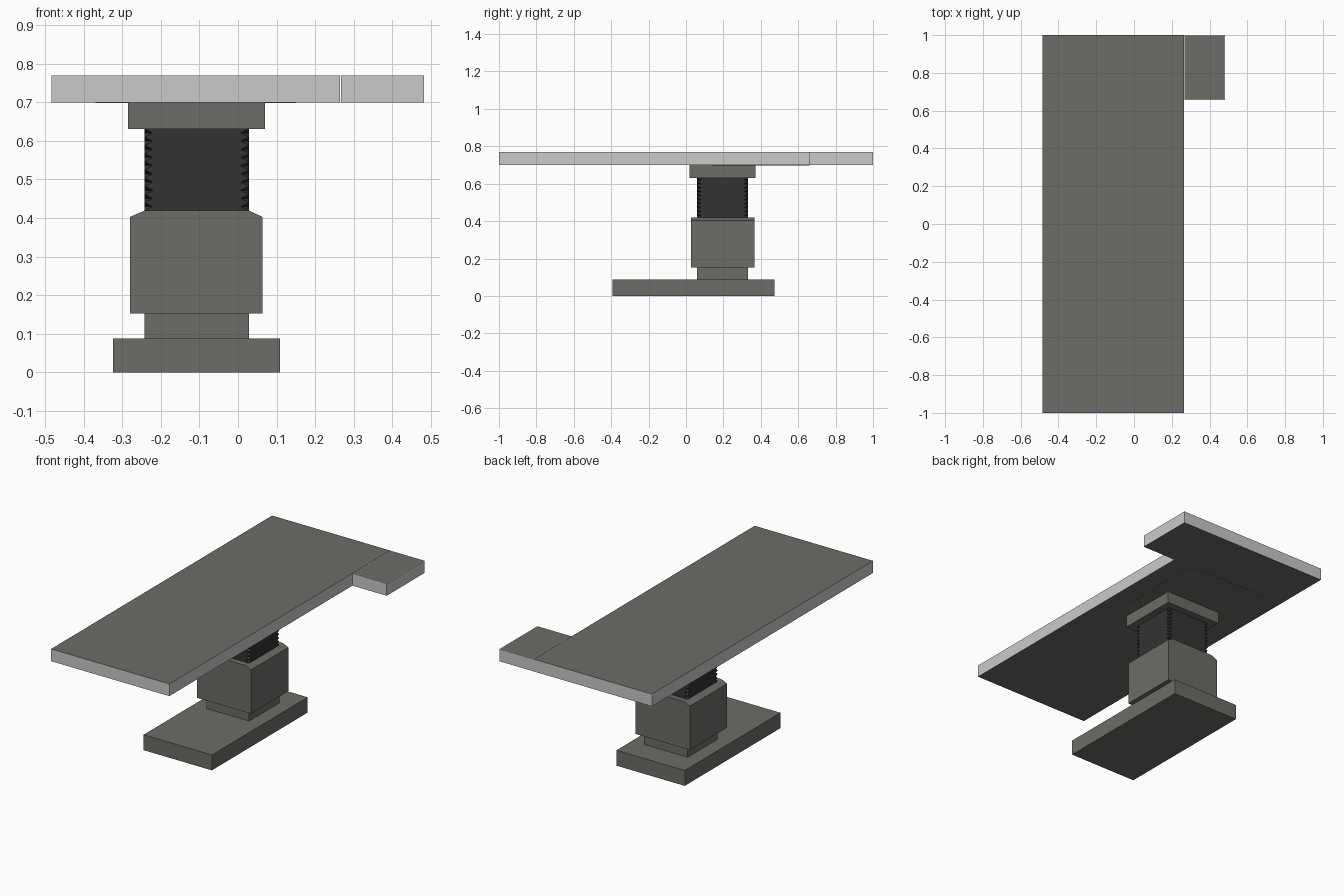
import bpy
import bmesh

cube = bpy.data.objects.get("Cube")
if cube:
    bpy.data.objects.remove(cube, do_unlink=True)


def material(name, rgb):
    mat = bpy.data.materials.new(name)
    mat.use_nodes = True
    colour = (*rgb, 1)
    mat.diffuse_color = colour
    mat.node_tree.nodes["Principled BSDF"].inputs["Base Color"].default_value = colour
    return mat


grey = material("warm grey", (0.15, 0.15, 0.135))
light = material("light grey", (0.59, 0.59, 0.59))
black = material("bellows black", (0.033, 0.033, 0.033))


def finish(name, bm, *mats):
    bmesh.ops.recalc_face_normals(bm, faces=bm.faces)
    mesh = bpy.data.meshes.new(name)
    bm.to_mesh(mesh)
    bm.free()
    for mat in mats:
        mesh.materials.append(mat)
    obj = bpy.data.objects.new(name, mesh)
    bpy.context.collection.objects.link(obj)
    return obj


def box_mesh(x, y, z):
    bm = bmesh.new()
    bmesh.ops.create_cube(bm, size=1)
    for v in bm.verts:
        v.co = [r[0] if c < 0 else r[1] for c, r in zip(v.co, (x, y, z))]
    bm.normal_update()
    return bm


def box(name, x, y, z, mat=grey):
    return finish(name, box_mesh(x, y, z), mat)


def slab(name, x, y, z, rim=0):
    """Table panel: grey top and underside, light edges, optional light rim."""
    bm = box_mesh(x, y, z)
    if rim:
        top = [f for f in bm.faces if f.normal.z > 0.5]
        ring = bmesh.ops.inset_region(bm, faces=top, thickness=rim)["faces"]
        for f in ring:
            f.material_index = 1
    for f in bm.faces:
        if abs(f.normal.z) < 0.5:
            f.material_index = 1
    return finish(name, bm, grey, light)


def loft(name, rings, mat):
    """Skin a stack of rings that share one point count."""
    bm = bmesh.new()
    loops = [[bm.verts.new(p) for p in ring] for ring in rings]
    n = len(loops[0])
    for low, high in zip(loops, loops[1:]):
        for i in range(n):
            j = (i + 1) % n
            bm.faces.new((low[i], low[j], high[j], high[i]))
    bm.faces.new(loops[0])
    bm.faces.new(loops[-1])
    return finish(name, bm, mat)


# Foot and column
column_x, column_y = (-0.243, 0.029), (0.06, 0.332)
box("base_plate", (-0.324, 0.109), (-0.392, 0.474), (0, 0.088))
box("column_neck", column_x, column_y, (0.088, 0.152))

# Column housing, its top sloped on the two x sides
housing = box_mesh((-0.28, 0.063), (0.027, 0.365), (0.152, 0.403))
cap = [f for f in housing.faces if f.normal.z > 0.5]
top = bmesh.ops.extrude_face_region(housing, geom=cap)["geom"]
bmesh.ops.delete(housing, geom=cap, context="FACES_ONLY")
for v in top:
    if isinstance(v, bmesh.types.BMVert):
        v.co.z = 0.419
        v.co.x = column_x[0] if v.co.x < -0.1 else column_x[1]
finish("column_housing", housing, grey)


# Folded bellows: flat sides with pleated corners
def clipped_ring(z, cut):
    (x0, x1), (y0, y1) = column_x, column_y
    return [(x0 + cut, y0, z), (x1 - cut, y0, z), (x1, y0 + cut, z), (x1, y1 - cut, z),
            (x1 - cut, y1, z), (x0 + cut, y1, z), (x0, y1 - cut, z), (x0, y0 + cut, z)]


folds = 20
loft("bellows", [clipped_ring(0.419 + 0.212 * i / folds, 0.022 if i % 2 else 0.001)
                 for i in range(folds + 1)], black)

# Table head
box("top_mount", (-0.285, 0.07), (0.02, 0.372), (0.631, 0.70))
box("underside_panel", (-0.37, 0.15), (0.14, 0.66), (0.698, 0.70))
slab("table_top", (-0.484, 0.265), (-1, 1), (0.699, 0.769))
slab("side_extension", (0.267, 0.482), (0.657, 1), (0.699, 0.769), rim=0.006)
